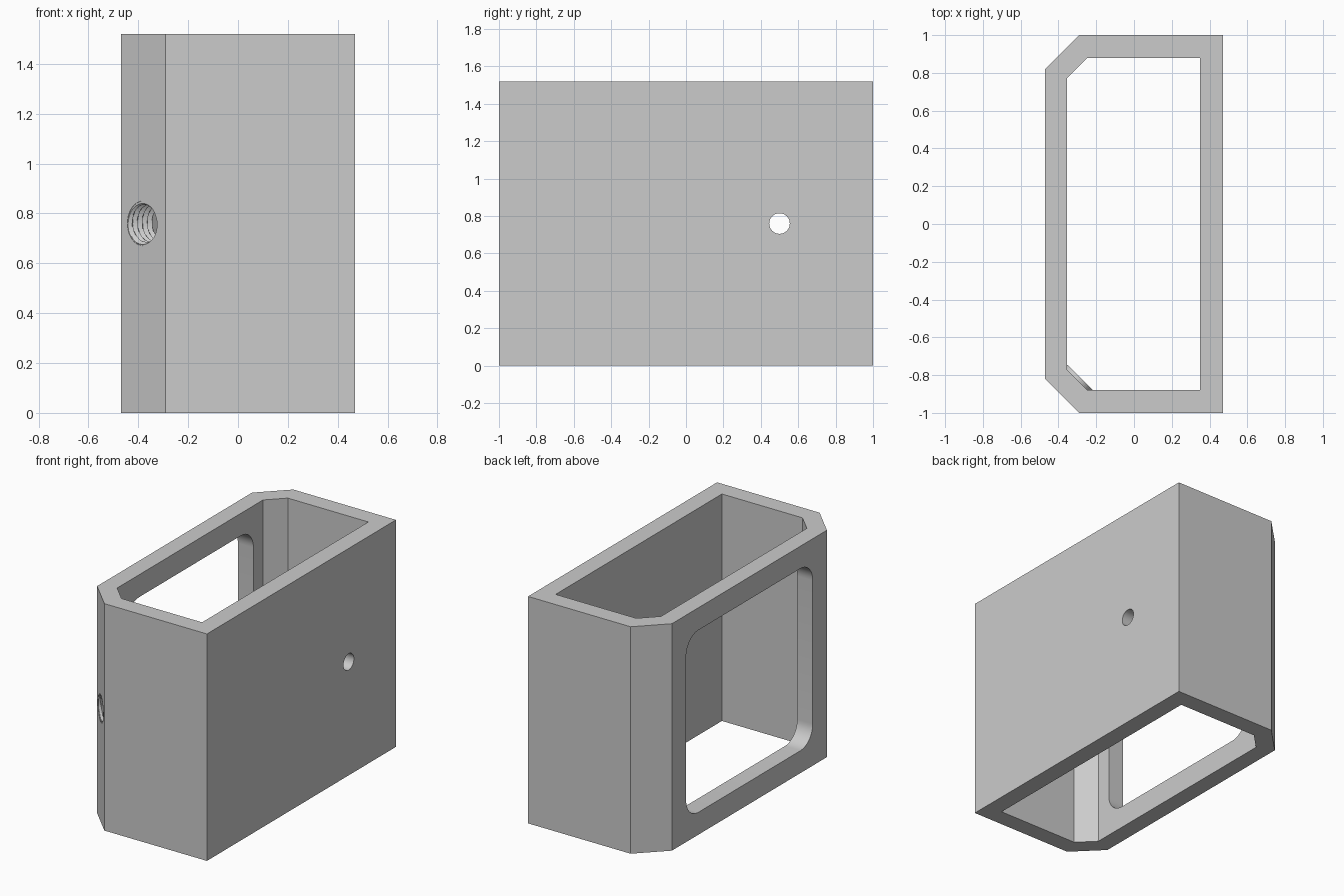
import bpy, bmesh, math
from mathutils import Matrix, Vector

if "Cube" in bpy.data.objects:
    bpy.data.objects.remove(bpy.data.objects["Cube"])

MID = 0.76      # mid height of the housing
HEIGHT = 1.52

grey = bpy.data.materials.new("plain grey")
grey.diffuse_color = (0.6, 0.6, 0.6, 1)
grey.use_nodes = True
grey.node_tree.nodes["Principled BSDF"].inputs["Base Color"].default_value = grey.diffuse_color


def make_object(name, bm):
    bmesh.ops.recalc_face_normals(bm, faces=bm.faces)
    mesh = bpy.data.meshes.new(name)
    bm.to_mesh(mesh)
    bm.free()
    mesh.materials.append(grey)
    obj = bpy.data.objects.new(name, mesh)
    bpy.context.collection.objects.link(obj)
    return obj


def prism(name, outline, depth, matrix=Matrix()):
    """Extrude a 2D outline along local z, then place it."""
    bm = bmesh.new()
    face = bm.faces.new([bm.verts.new((a, b, 0)) for a, b in outline])
    out = bmesh.ops.extrude_face_region(bm, geom=[face])
    verts = [v for v in out["geom"] if isinstance(v, bmesh.types.BMVert)]
    bmesh.ops.translate(bm, verts=verts, vec=(0, 0, depth))
    bm.transform(matrix)
    return make_object(name, bm)


def circle(radius, n=40):
    return [(radius * math.cos(math.tau * i / n), radius * math.sin(math.tau * i / n))
            for i in range(n)]


def rounded_rect(w, h, r, n=10):
    pts = []
    for k, (sx, sy) in enumerate([(1, 1), (-1, 1), (-1, -1), (1, -1)]):
        for i in range(n + 1):
            a = math.pi / 2 * (k + i / n)
            pts.append((sx * (w - r) + r * math.cos(a), sy * (h - r) + r * math.sin(a)))
    return pts


def chamfered(x0, x1, y, c):
    return [(x1, -y), (x1, y), (x0 + c, y), (x0, y - c), (x0, -y + c), (x0 + c, -y)]


def cut(target, cutter):
    mod = target.modifiers.new("cut " + cutter.name, "BOOLEAN")
    mod.operation = "DIFFERENCE"
    mod.solver = "EXACT"
    mod.object = cutter
    cutter.hide_render = True
    cutter.hide_set(True)


# Axes: local x -> y, local y -> z, local z -> x
side_axes = Matrix(((0, 0, 1, 0), (1, 0, 0, 0), (0, 1, 0, 0), (0, 0, 0, 1)))

# Open housing with two chamfered corners
housing = prism("housing", chamfered(-0.47, 0.47, 1.0, 0.18), HEIGHT)
cut(housing, prism("cavity_cutter", chamfered(-0.355, 0.35, 0.88, 0.108), HEIGHT + 0.2,
                   Matrix.Translation((0, 0, -0.1))))

# Rounded window in the left wall
cut(housing, prism("window_cutter", rounded_rect(0.67, 0.61, 0.13), 0.3,
                   Matrix.Translation((-0.6, 0, MID)) @ side_axes))

# Two mounting holes in the right wall
for side, y in (("front", -0.5), ("back", 0.5)):
    cut(housing, prism(side + "_hole_cutter", circle(0.055), 0.3,
                       Matrix.Translation((0.25, y, MID)) @ side_axes))

# Screw hole through the front left chamfer
inward = Vector((1, 1, 0)).normalized()
turn = inward.to_track_quat("Z", "Y").to_matrix().to_4x4()
mouth = Matrix.Translation((-0.38, -0.91, MID)) @ turn
cut(housing, prism("screw_hole_cutter", circle(0.09), 0.3,
                   mouth @ Matrix.Translation((0, 0, -0.1))))

# Threaded sleeve in the screw hole, its end showing slightly inside
bm = bmesh.new()
N, STEPS, LENGTH, PITCH = 40, 50, 0.137, 0.028
rings = []
for j in range(STEPS + 1):
    z = 0.002 + (LENGTH - 0.002) * j / STEPS
    ring = []
    for i in range(N):
        a = math.tau * i / N
        wave = abs(2 * ((z / PITCH + i / N) % 1) - 1)
        r = 0.074 + 0.016 * wave
        ring.append(bm.verts.new((r * math.cos(a), r * math.sin(a), z)))
    rings.append(ring)
for z in (LENGTH, 0.002):
    rings.append([bm.verts.new((x, y, z)) for x, y in circle(0.097, N)])
for j, ring in enumerate(rings):
    nxt = rings[(j + 1) % len(rings)]
    for i in range(N):
        k = (i + 1) % N
        bm.faces.new((ring[i], ring[k], nxt[k], nxt[i]))
bm.transform(mouth)
make_object("threaded_sleeve", bm)

# Smooth the round walls, keep the corners sharp
bpy.context.view_layer.update()
graph = bpy.context.evaluated_depsgraph_get()
mesh = bpy.data.meshes.new_from_object(housing.evaluated_get(graph))
housing.modifiers.clear()
housing.data = mesh
for obj in [o for o in bpy.data.objects if o.name.endswith("_cutter")]:
    bpy.data.objects.remove(obj)
bpy.context.view_layer.objects.active = housing
housing.select_set(True)
bpy.ops.object.shade_smooth_by_angle(angle=math.radians(30))
